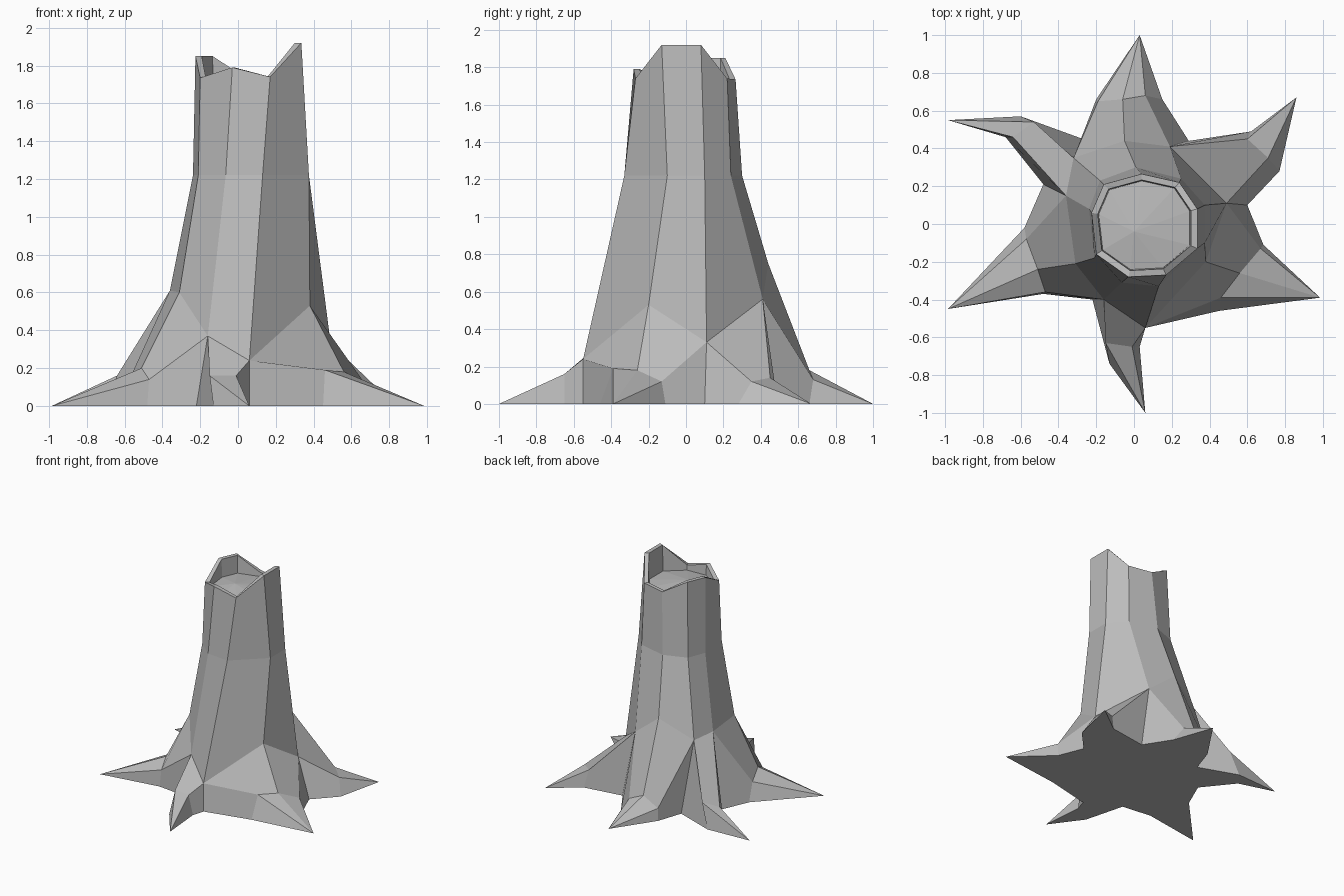
import bpy, bmesh

if "Cube" in bpy.data.objects:
    bpy.data.objects.remove(bpy.data.objects["Cube"])

# Trunk columns, counter-clockwise: rim point, mid point (at MID_Z), flare point
MID_Z = 1.22
COLUMNS = [
    ((.335, -.13, 1.92), (.375, -.10), (.38, -.20, .53)),
    ((.335, .08, 1.92), (.375, .10), (.49, .11, .33)),
    ((.24, .22, 1.74), (.25, .24), (.19, .41, .56)),
    ((.04, .265, 1.735), (.01, .30), (-.05, .44, .75)),
    ((-.16, .21, 1.85), (-.18, .23), (-.32, .35, .60)),
    ((-.225, .06, 1.85), (-.238, .08), (-.36, .15, .61)),
    ((-.20, -.16, 1.735), (-.21, -.18), (-.31, -.21, .60)),
    ((-.03, -.28, 1.79), (-.065, -.31), (-.16, -.40, .37)),
    ((.17, -.27, 1.74), (.13, -.33), (.06, -.55, .24)),
]
# Ground points in the valleys between roots, keyed by trunk column
VALLEYS = {8: (.06, -.55), 1: (.60, .10), 2: (.29, .44),
           4: (-.27, .45), 5: (-.48, .21), 7: (-.22, -.40)}
# Roots, counter-clockwise: columns, ridge points, ground points each side, tip
ROOTS = [
    ((8, 0, 1), ((.46, -.39, .19), (.56, -.26, .18), (.67, -.13, .12)),
     ((.45, -.46), (.685, -.11)), (.985, -.39)),
    ((1, 2), ((.71, .35, .12), (.60, .45, .14)),
     ((.77, .28), (.62, .49)), (.86, .67)),
    ((2, 3, 4), ((.06, .68, .13), (-.06, .66, .18), (-.19, .65, .10)),
     ((.15, .66), (-.20, .66)), (.03, 1.0)),
    ((4, 5), ((-.53, .54, .20), (-.64, .46, .16)),
     ((-.60, .57), (-.68, .46)), (-.985, .55)),
    ((5, 6, 7), ((-.57, -.08, .15), (-.51, -.24, .20), (-.47, -.36, .14)),
     ((-.58, -.02), (-.48, -.37)), (-.985, -.45)),
    ((7, 8), ((-.15, -.63, .16), (-.01, -.65, .16)),
     ((-.13, -.74), (.03, -.65)), (.06, -1.0)),
]

bm = bmesh.new()


def vert(p, z=0.0):
    return bm.verts.new((p[0], p[1], p[2] if len(p) > 2 else z))


def bridge(upper, lower):
    n = len(upper)
    for i in range(n):
        j = (i + 1) % n
        bm.faces.new((upper[i], lower[i], lower[j], upper[j]))


def inward(p, k):
    return (.05 + (p[0] - .05) * k, p[1] * k)


# Trunk wall, broken rim and hollow top
rim = [vert(c[0]) for c in COLUMNS]
mid = [vert(c[1], MID_Z) for c in COLUMNS]
low = [vert(c[2]) for c in COLUMNS]
lip = [vert(inward(c[0], .88), c[0][2]) for c in COLUMNS]
floor = [vert(inward(c[0], .86), 1.70) for c in COLUMNS]
bridge(rim, mid)
bridge(mid, low)
bridge(lip, rim)
bridge(floor, lip)
centre = vert((0, -.04, 1.73))
for i in range(len(floor)):
    bm.faces.new((centre, floor[i], floor[(i + 1) % len(floor)]))

# Roots flaring out of the trunk
valley = {k: vert(p) for k, p in VALLEYS.items()}
base = []
for cols, ridge_pts, grounds, tip_pt in ROOTS:
    ridge = [vert(p) for p in ridge_pts]
    ga, gb = (vert(p) for p in grounds)
    tip = vert(tip_pt)
    a, b = cols[0], cols[-1]
    for i in range(len(ridge) - 1):
        bm.faces.new((low[cols[i]], ridge[i], ridge[i + 1], low[cols[i + 1]]))
        bm.faces.new((ridge[i], tip, ridge[i + 1]))
    bm.faces.new((low[a], valley[a], ga, ridge[0]))
    bm.faces.new((low[b], ridge[-1], gb, valley[b]))
    bm.faces.new((ridge[0], ga, tip))
    bm.faces.new((ridge[-1], tip, gb))
    base += [valley[a], ga, tip, gb]

# Flat underside
bm.faces.new(base[::-1])
bmesh.ops.recalc_face_normals(bm, faces=bm.faces[:])

mesh = bpy.data.meshes.new("tree_stump")
bm.to_mesh(mesh)
bm.free()
stump = bpy.data.objects.new("tree_stump", mesh)
bpy.context.collection.objects.link(stump)

grey = bpy.data.materials.new("stump_grey")
grey.diffuse_color = (.5, .5, .5, 1)
grey.use_nodes = True
grey.node_tree.nodes["Principled BSDF"].inputs["Base Color"].default_value = grey.diffuse_color
mesh.materials.append(grey)
